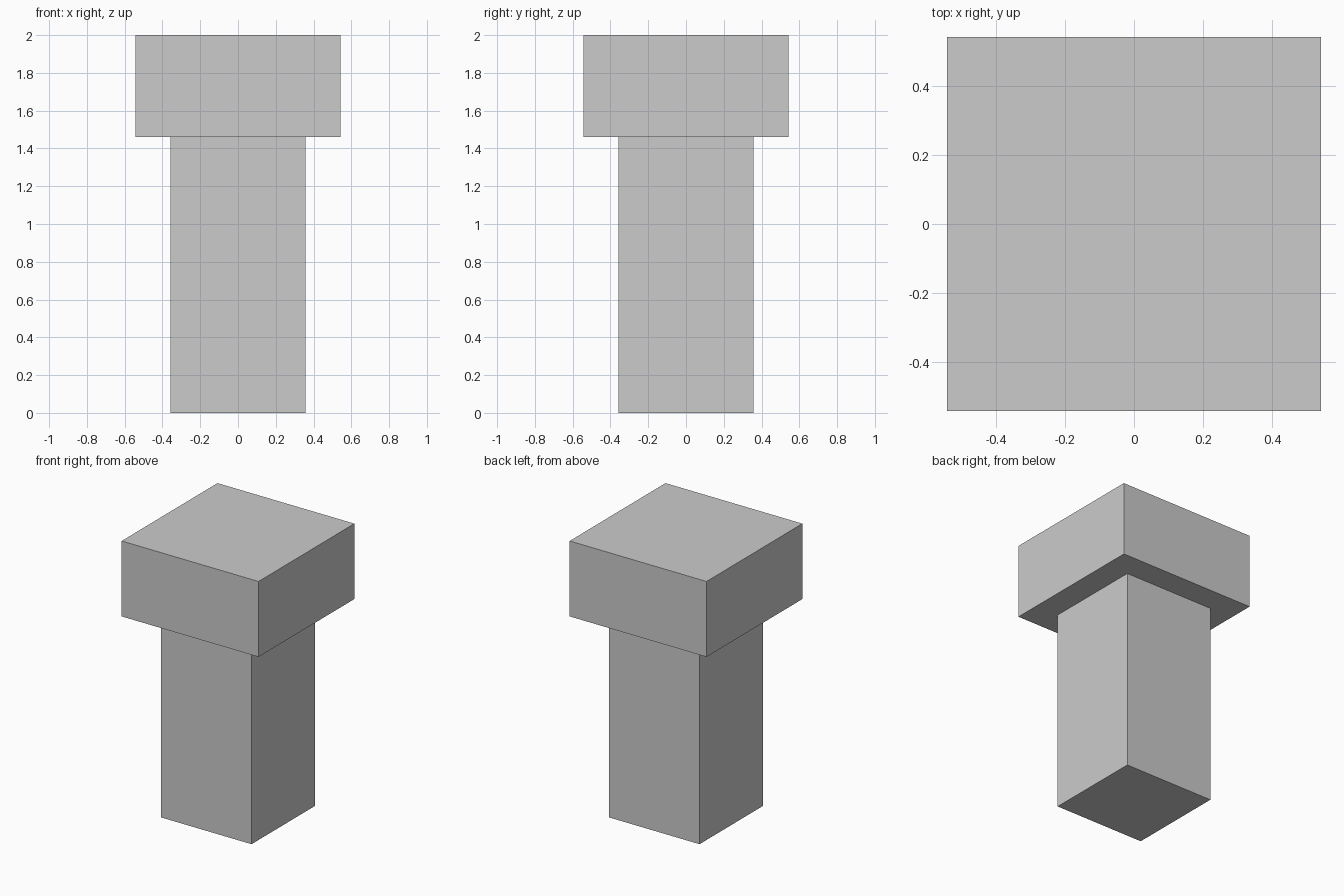
import bpy

if "Cube" in bpy.data.objects:
    bpy.data.objects.remove(bpy.data.objects["Cube"])


def box(name, width, z0, z1):
    """Square block centred on the z axis between two heights."""
    bpy.ops.mesh.primitive_cube_add(size=1, location=(0, 0, (z0 + z1) / 2))
    obj = bpy.context.object
    obj.name = name
    obj.scale = (width, width, z1 - z0)
    bpy.ops.object.transform_apply(location=False, rotation=False, scale=True)
    return obj


# Narrow square shaft
box("shaft", 0.716, 0.0, 1.46)

# Wider square cap resting on the shaft
box("cap", 1.084, 1.46, 2.0)
